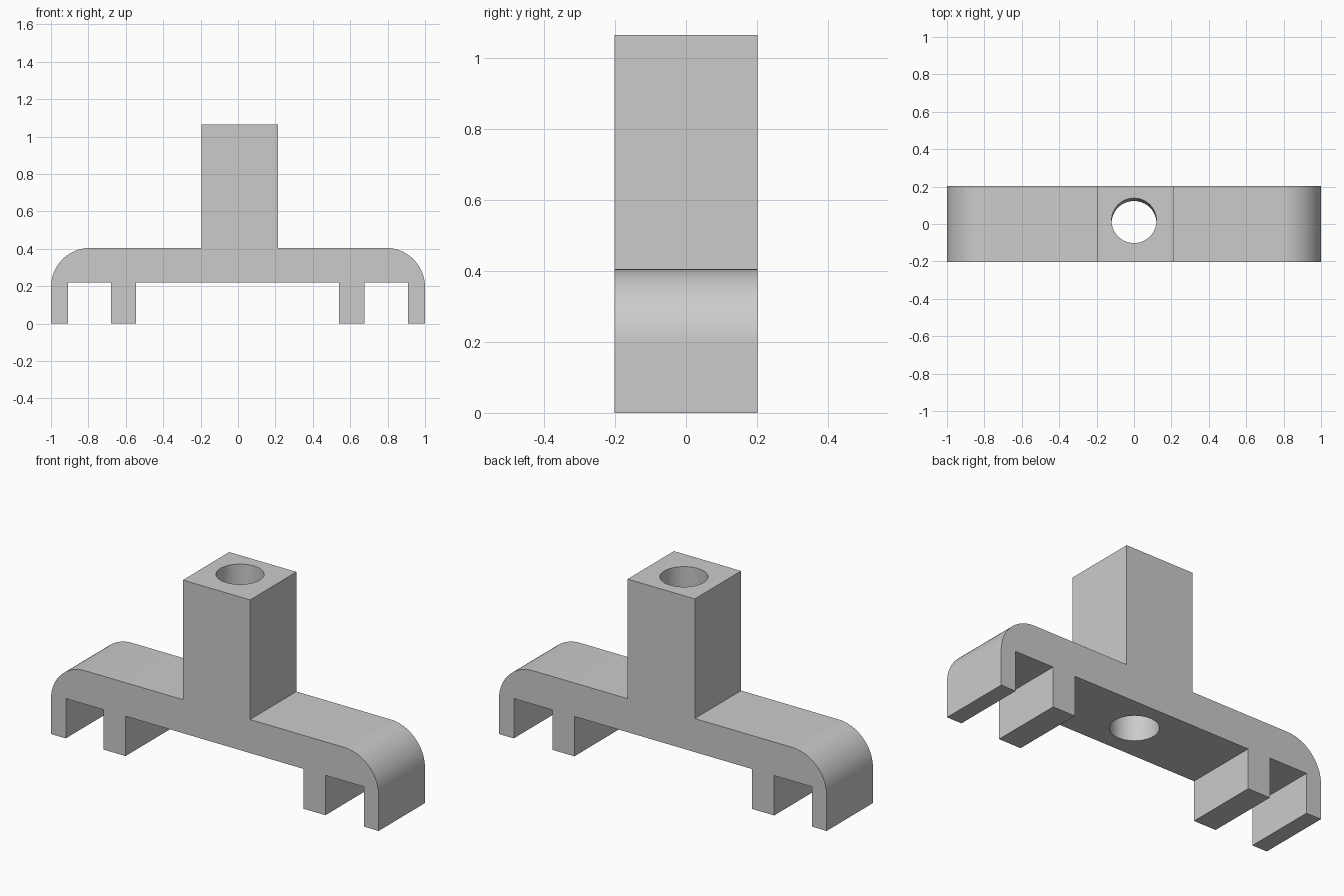
import bpy, bmesh, math

cube = bpy.data.objects.get("Cube")
if cube:
    bpy.data.objects.remove(cube, do_unlink=True)

HALF_DEPTH = 0.202
BAR_TOP, UNDERSIDE, STEM_TOP = 0.405, 0.22, 1.065
RADIUS = 0.21

grey = bpy.data.materials.new("light_grey")
grey.use_nodes = True
colour = (0.6, 0.6, 0.6, 1)
grey.diffuse_color = colour
grey.node_tree.nodes["Principled BSDF"].inputs["Base Color"].default_value = colour


def make_object(name, bm):
    bmesh.ops.recalc_face_normals(bm, faces=bm.faces)
    mesh = bpy.data.meshes.new(name)
    bm.to_mesh(mesh)
    bm.free()
    mesh.materials.append(grey)
    obj = bpy.data.objects.new(name, mesh)
    bpy.context.collection.objects.link(obj)
    return obj


def rounded_corner(side, steps=20):
    """Quarter arc at the bar's outer top corner, from the end wall up."""
    cx, cz = side * (1 - RADIUS), BAR_TOP - RADIUS
    angles = [math.pi / 2 * i / steps for i in range(steps + 1)]
    return [(cx + side * RADIUS * math.cos(a), cz + RADIUS * math.sin(a)) for a in angles]


def prongs(side, inner, outer):
    """Underside outline of one clip, from the middle out to the end."""
    xs = [(inner, UNDERSIDE), (inner, 0), (outer, 0), (outer, UNDERSIDE),
          (0.91, UNDERSIDE), (0.91, 0), (1, 0)]
    return [(side * x, z) for x, z in xs]


# Clip body: one outline extruded through the depth
stem = [(0.215, BAR_TOP), (0.215, STEM_TOP), (-0.195, STEM_TOP), (-0.195, BAR_TOP)]
outline = (prongs(1, 0.54, 0.675) + rounded_corner(1) + stem
           + rounded_corner(-1)[::-1] + prongs(-1, 0.545, 0.68)[::-1])
bm = bmesh.new()
face = bm.faces.new([bm.verts.new((x, -HALF_DEPTH, z)) for x, z in outline])
extruded = bmesh.ops.extrude_face_region(bm, geom=[face])["geom"]
bmesh.ops.translate(bm, vec=(0, 2 * HALF_DEPTH, 0),
                    verts=[g for g in extruded if isinstance(g, bmesh.types.BMVert)])
body = make_object("clip_body", bm)

# Slightly leaning bore, right through the stem and bar
bm = bmesh.new()
bmesh.ops.create_cone(bm, cap_ends=True, segments=64, radius1=0.12, radius2=0.12, depth=2)
for v in bm.verts:
    v.co.z += 0.65
    v.co.y += 0.003 + 0.015 * (v.co.z - UNDERSIDE) / (STEM_TOP - UNDERSIDE)
cutter = make_object("bore_cutter", bm)
cutter.hide_render = True

cut = body.modifiers.new("bore", "BOOLEAN")
cut.operation = "DIFFERENCE"
cut.solver = "EXACT"
cut.object = cutter

# Apply the cut, drop the cutter, and smooth the curved surfaces
bpy.ops.object.select_all(action="DESELECT")
body.select_set(True)
bpy.context.view_layer.objects.active = body
bpy.ops.object.modifier_apply(modifier=cut.name)
bpy.data.objects.remove(cutter, do_unlink=True)
bpy.ops.object.shade_smooth_by_angle(angle=math.radians(30))
